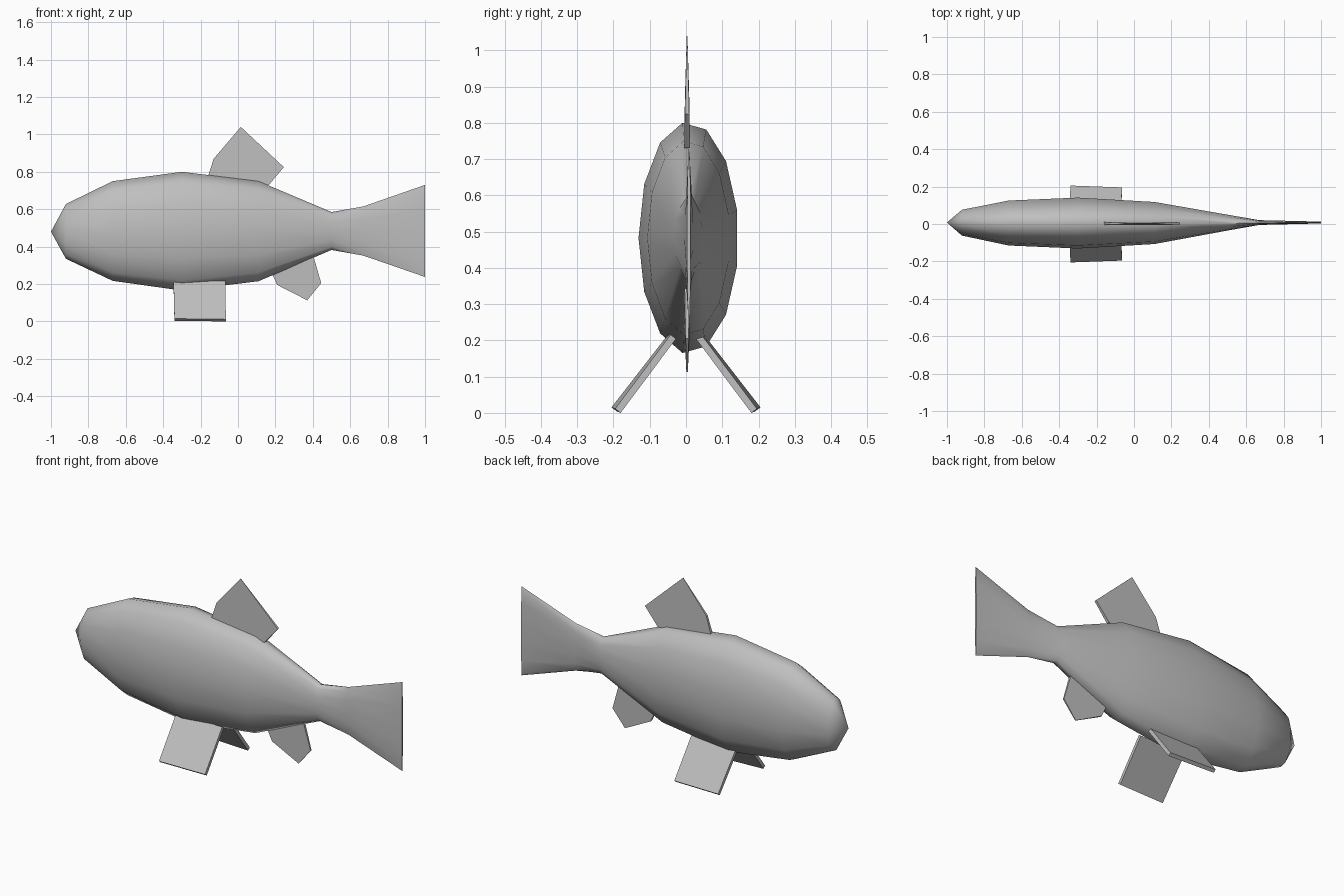
import bpy, bmesh, math
from mathutils import Vector

if "Cube" in bpy.data.objects:
    bpy.data.objects.remove(bpy.data.objects["Cube"], do_unlink=True)

GREY = (0.52, 0.52, 0.52, 1)
mat = bpy.data.materials.new("plain grey")
mat.use_nodes = True
mat.diffuse_color = GREY
bsdf = mat.node_tree.nodes["Principled BSDF"]
bsdf.inputs["Base Color"].default_value = GREY


def finish(name, bm, smooth_angle=None):
    bmesh.ops.recalc_face_normals(bm, faces=bm.faces[:])
    mesh = bpy.data.meshes.new(name)
    bm.to_mesh(mesh)
    bm.free()
    mesh.materials.append(mat)
    obj = bpy.data.objects.new(name, mesh)
    bpy.context.collection.objects.link(obj)
    if smooth_angle:
        bpy.ops.object.select_all(action='DESELECT')
        obj.select_set(True)
        bpy.context.view_layer.objects.active = obj
        bpy.ops.object.shade_smooth_by_angle(angle=math.radians(smooth_angle))
    return obj


def plate(name, outline):
    """Closed plate from (point, half-thickness offset) pairs."""
    bm = bmesh.new()
    a = [bm.verts.new(p + o) for p, o in outline]
    b = [bm.verts.new(p - o) for p, o in outline]
    bm.faces.new(a)
    bm.faces.new(b[::-1])
    n = len(a)
    for i in range(n):
        j = (i + 1) % n
        bm.faces.new((a[j], a[i], b[i], b[j]))
    return finish(name, bm)


# Body and tail: 13-sided rings lofted along x
SIDES = 13
stations = [  # x, low z, high z, half width, centre y
    (-0.92, 0.335, 0.628, 0.070, 0.008),
    (-0.67, 0.217, 0.750, 0.122, 0.007),
    (-0.30, 0.165, 0.800, 0.138, 0.007),
    (0.11, 0.215, 0.750, 0.114, 0.007),
    (0.50, 0.382, 0.585, 0.043, 0.008),
    (0.67, 0.352, 0.615, 0.013, 0.008),
    (1.00, 0.238, 0.730, 0.005, 0.008),
]
bm = bmesh.new()
rings = []
for x, lo, hi, w, cy in stations:
    ring = []
    for k in range(SIDES):
        t = math.pi + k * math.tau / SIDES
        ring.append(bm.verts.new((x, cy + w * math.cos(t),
                                  (lo + hi) / 2 + (hi - lo) / 2 * math.sin(t) / 0.993)))
    rings.append(ring)
nose = bm.verts.new((-1.0, 0.008, 0.48))
for k in range(SIDES):
    j = (k + 1) % SIDES
    bm.faces.new((nose, rings[0][k], rings[0][j]))
    for r, s in zip(rings, rings[1:]):
        bm.faces.new((r[k], s[k], s[j], r[j]))
bm.faces.new(rings[-1])
finish("fish_body", bm, 60)


# Upright fins: x, z, half thickness
def upright_fin(name, pts):
    plate(name, [(Vector((x, 0.003, z)), Vector((0, h, 0))) for x, z, h in pts])


upright_fin("dorsal_fin", [(-0.165, 0.76, 0.008), (-0.13, 0.87, 0.006), (0.015, 1.04, 0.001),
                           (0.245, 0.825, 0.006), (0.165, 0.73, 0.008)])
upright_fin("anal_fin", [(0.17, 0.28, 0.007), (0.21, 0.195, 0.006), (0.37, 0.113, 0.002),
                         (0.445, 0.205, 0.004), (0.40, 0.36, 0.007)])

# Paired belly fins, splayed outward
for side, name in ((1, "left_belly_fin"), (-1, "right_belly_fin")):
    off = Vector((0, side * 0.0075, 0.0058))
    corners = [(-0.345, 0.04, 0.213), (-0.34, 0.198, 0.0095),
               (-0.065, 0.188, 0.0058), (-0.067, 0.035, 0.21)]
    plate(name, [(Vector((x, side * y, z)), off) for x, y, z in corners])
